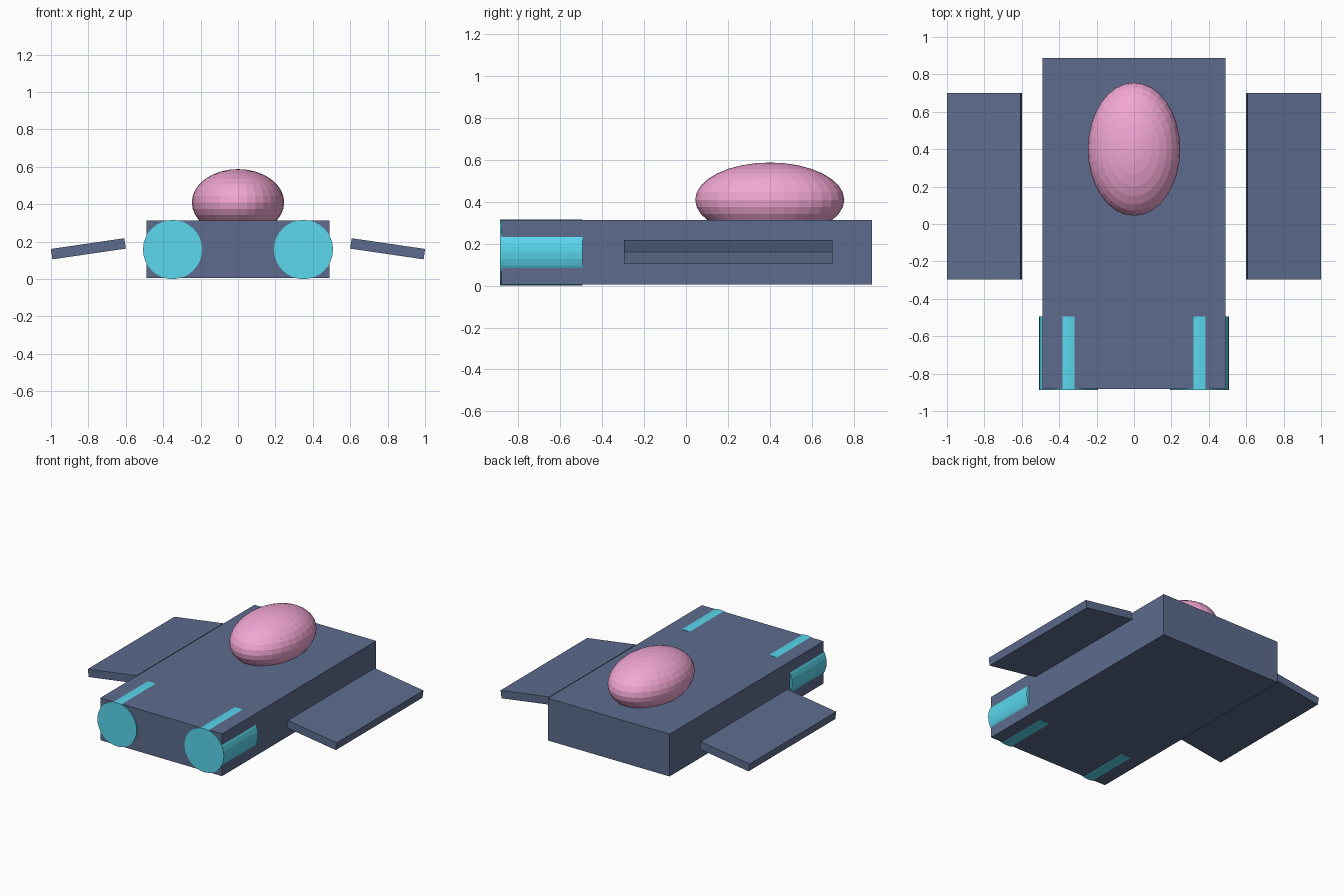
import bpy
from math import radians

if "Cube" in bpy.data.objects:
    bpy.data.objects.remove(bpy.data.objects["Cube"])


def material(name, rgb):
    m = bpy.data.materials.new(name)
    m.diffuse_color = (*rgb, 1.0)
    m.use_nodes = True
    m.node_tree.nodes["Principled BSDF"].inputs["Base Color"].default_value = m.diffuse_color
    return m


SLATE = material("slate", (0.11, 0.15, 0.27))
CYAN = material("cyan", (0.10, 0.68, 0.85))
PINK = material("pink", (0.88, 0.38, 0.65))


def finish(name, mat, scale=(1, 1, 1)):
    ob = bpy.context.object
    ob.name = name
    ob.scale = scale
    ob.data.materials.append(mat)
    return ob


def box(name, mat, loc, size, rot=(0, 0, 0)):
    bpy.ops.mesh.primitive_cube_add(size=1, location=loc, rotation=rot)
    return finish(name, mat, size)


# Hull
box("hull", SLATE, (0, 0.003, 0.159), (0.978, 1.768, 0.307))

# Canopy dome, sunk into the hull
bpy.ops.mesh.primitive_uv_sphere_add(segments=32, ring_count=16, radius=1,
                                     location=(0, 0.40, 0.41))
finish("canopy", PINK, (0.247, 0.356, 0.178))

for side, label in ((-1, "left"), (1, "right")):
    # Detached wing panels, drooping outward
    box(label + "_wing", SLATE, (side * 0.80, 0.202, 0.162),
        (0.397, 0.995, 0.056), (0, side * radians(8.3), 0))
    # Engine cylinders, just breaking through the hull surface
    bpy.ops.mesh.primitive_cylinder_add(vertices=32, radius=0.158, depth=0.394,
                                        location=(side * 0.35, -0.691, 0.158),
                                        rotation=(radians(90), 0, 0))
    finish(label + "_engine", CYAN)
